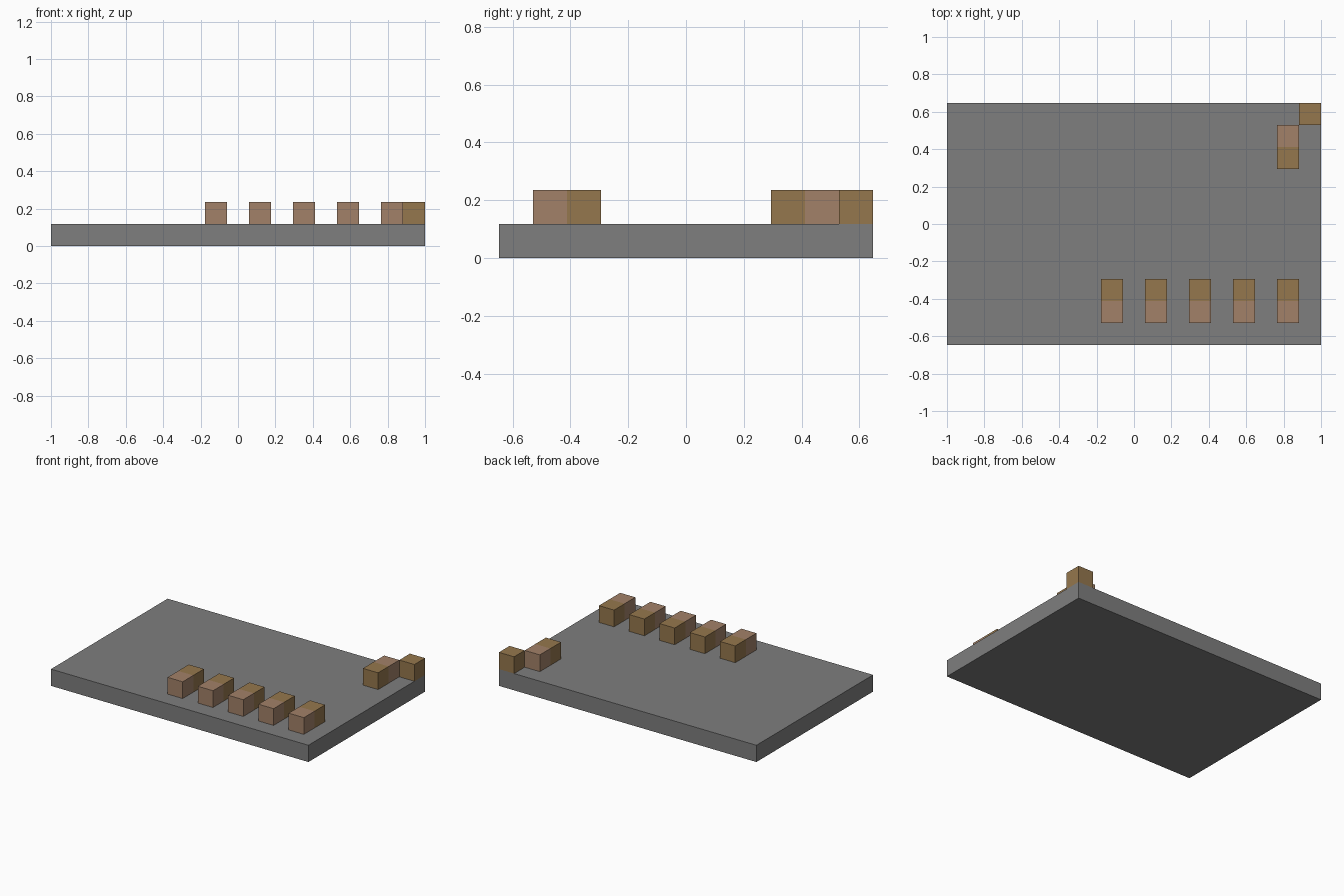
import bpy

cube = bpy.data.objects.get("Cube")
if cube:
    bpy.data.objects.remove(cube, do_unlink=True)

U = 2 / 17  # one block


def make_material(name, rgb):
    mat = bpy.data.materials.new(name)
    mat.use_nodes = True
    mat.diffuse_color = (*rgb, 1)
    mat.node_tree.nodes["Principled BSDF"].inputs["Base Color"].default_value = (*rgb, 1)
    return mat


stone = make_material("stone grey", (0.21, 0.21, 0.21))
clay = make_material("clay pink", (0.36, 0.22, 0.14))
wood = make_material("wood brown", (0.3, 0.185, 0.075))


def block(name, mat, x, y, layer, size=(1, 1, 1)):
    """Box centred on a grid cell, resting on the given layer."""
    bpy.ops.mesh.primitive_cube_add(size=1, location=(x * U, y * U, (layer + 0.5) * U))
    obj = bpy.context.object
    obj.name = name
    obj.scale = [s * U for s in size]
    bpy.ops.object.transform_apply(location=False, rotation=False, scale=True)
    obj.data.materials.append(mat)
    return obj


# Floor slab
block("floor_slab", stone, 0, 0, 0, (17, 11, 1))

# Front row of five two-tone seats
for i, x in enumerate(range(-1, 8, 2), 1):
    block(f"seat_front_{i}", clay, x, -4, 1)
    block(f"seat_back_{i}", wood, x, -3, 1)

# Single two-tone seat at the rear, and the corner block
block("rear_seat_front", wood, 7, 3, 1)
block("rear_seat_back", clay, 7, 4, 1)
block("corner_block", wood, 8, 5, 1)
